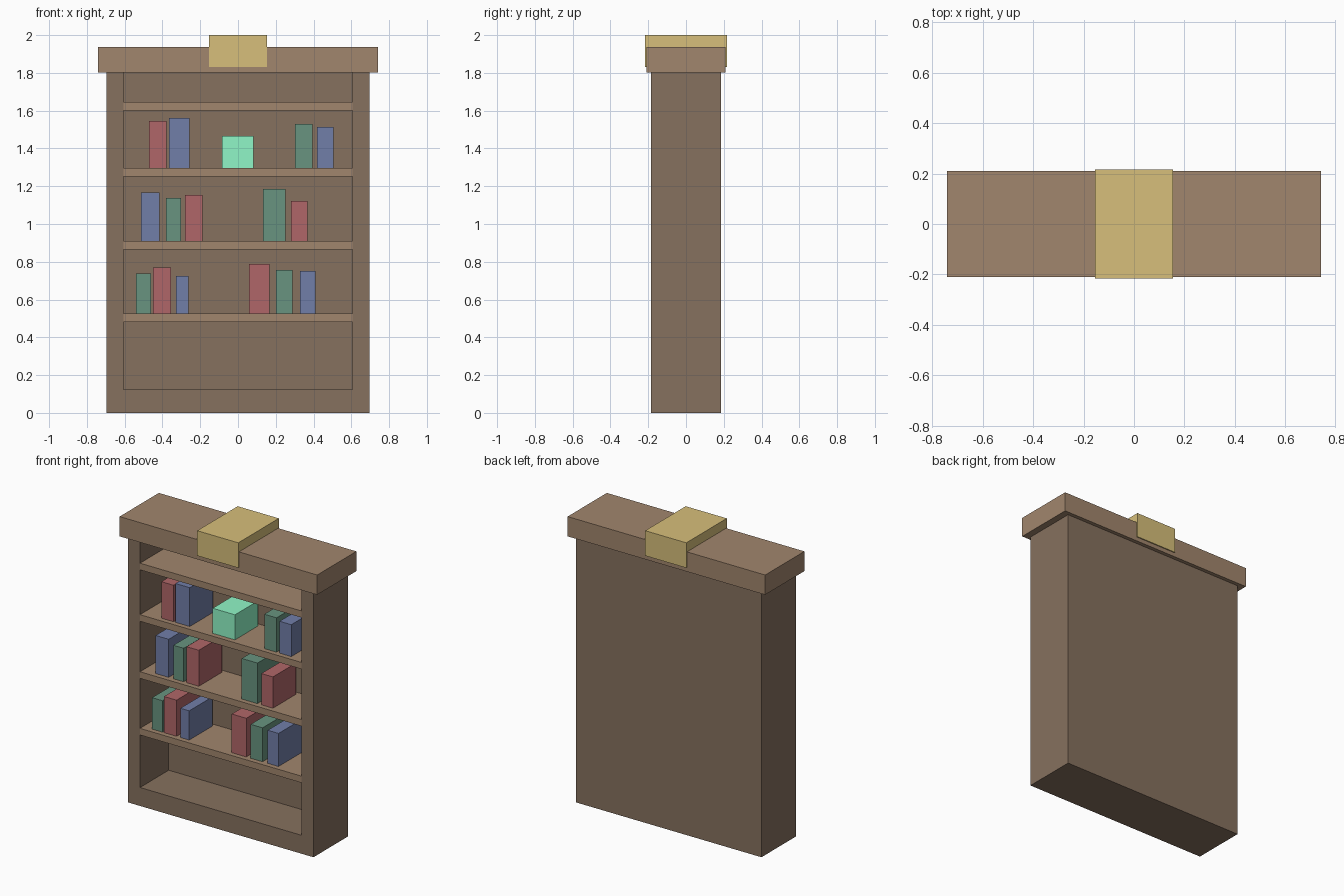
import bpy, bmesh
from mathutils import Color, Vector

if "Cube" in bpy.data.objects:
    bpy.data.objects.remove(bpy.data.objects["Cube"])


def material(name, r, g, b):
    # on-screen 0-255 colour, brightened for shading and made linear
    c = Color((r, g, b)) / (255 * 0.88)
    m = bpy.data.materials.new(name)
    m.diffuse_color = (*c.from_srgb_to_scene_linear(), 1)
    m.use_nodes = True
    m.node_tree.nodes["Principled BSDF"].inputs["Base Color"].default_value = m.diffuse_color
    return m


DARK = material("dark_wood", 118, 99, 83)
LIGHT = material("light_wood", 142, 118, 96)
GOLD = material("gold", 189, 168, 108)
MINT = material("mint", 127, 217, 175)
BOOK = {
    "red": material("red_cover", 155, 90, 92),
    "green": material("green_cover", 92, 130, 112),
    "blue": material("blue_cover", 100, 111, 148),
}


def box_mesh(x, y, z):
    bm = bmesh.new()
    bmesh.ops.create_cube(bm, size=1)
    for v in bm.verts:
        v.co = Vector(r[0] if c < 0 else r[1] for c, r in zip(v.co, (x, y, z)))
    return bm


def finish(name, bm, mat):
    me = bpy.data.meshes.new(name)
    bm.to_mesh(me)
    bm.free()
    me.materials.append(mat)
    ob = bpy.data.objects.new(name, me)
    bpy.context.collection.objects.link(ob)


def box(name, x, y, z, mat):
    finish(name, box_mesh(x, y, z), mat)


# Cabinet body: one block with a recess pushed into the front
FRONT, BACK_PANEL, INNER = -0.184, 0.123, 0.606
bm = box_mesh((-0.695, 0.695), (FRONT, 0.184), (0, 1.85))
face = min(bm.faces, key=lambda f: f.calc_center_median().y)
bmesh.ops.inset_region(bm, faces=[face], thickness=0.05)
for v in face.verts:
    v.co.x = INNER if v.co.x > 0 else -INNER
    v.co.z = 1.82 if v.co.z > 1 else 0.125
pushed = bmesh.ops.extrude_discrete_faces(bm, faces=[face])["faces"][0]
for v in pushed.verts:
    v.co.y = BACK_PANEL
bmesh.ops.recalc_face_normals(bm, faces=bm.faces)
finish("cabinet_body", bm, DARK)

# Shelves, by top height
SHELVES = (0.526, 0.91, 1.297, 1.646)
for i, top in enumerate(SHELVES, 1):
    box(f"shelf_{i}", (-INNER, INNER), (FRONT, BACK_PANEL), (top - 0.045, top), LIGHT)

# Cornice and its centre block
box("cornice", (-0.741, 0.741), (-0.21, 0.21), (1.802, 1.936), LIGHT)
box("cornice_block", (-0.154, 0.154), (-0.217, 0.217), (1.83, 2.0), GOLD)

# Books on each shelf: left, right, height, colour
ROWS = (
    ((-0.54, -0.46, 0.213, "green"), (-0.45, -0.356, 0.245, "red"),
     (-0.327, -0.261, 0.198, "blue"), (0.058, 0.167, 0.262, "red"),
     (0.2, 0.289, 0.23, "green"), (0.328, 0.409, 0.224, "blue")),
    ((-0.513, -0.415, 0.258, "blue"), (-0.38, -0.303, 0.227, "green"),
     (-0.281, -0.189, 0.244, "red"), (0.133, 0.251, 0.275, "green"),
     (0.28, 0.367, 0.212, "red")),
    ((-0.47, -0.378, 0.247, "red"), (-0.364, -0.257, 0.263, "blue"),
     (0.302, 0.394, 0.233, "green"), (0.417, 0.505, 0.216, "blue")),
)
DEPTH = (-0.15, 0.098)
for r, row in enumerate(ROWS):
    z = SHELVES[r]
    for i, (x0, x1, h, colour) in enumerate(row, 1):
        box(f"book_{r + 1}_{i}", (x0, x1), DEPTH, (z, z + h), BOOK[colour])

# Mint display box on the third shelf
box("display_box", (-0.085, 0.082), DEPTH, (SHELVES[2], SHELVES[2] + 0.17), MINT)
